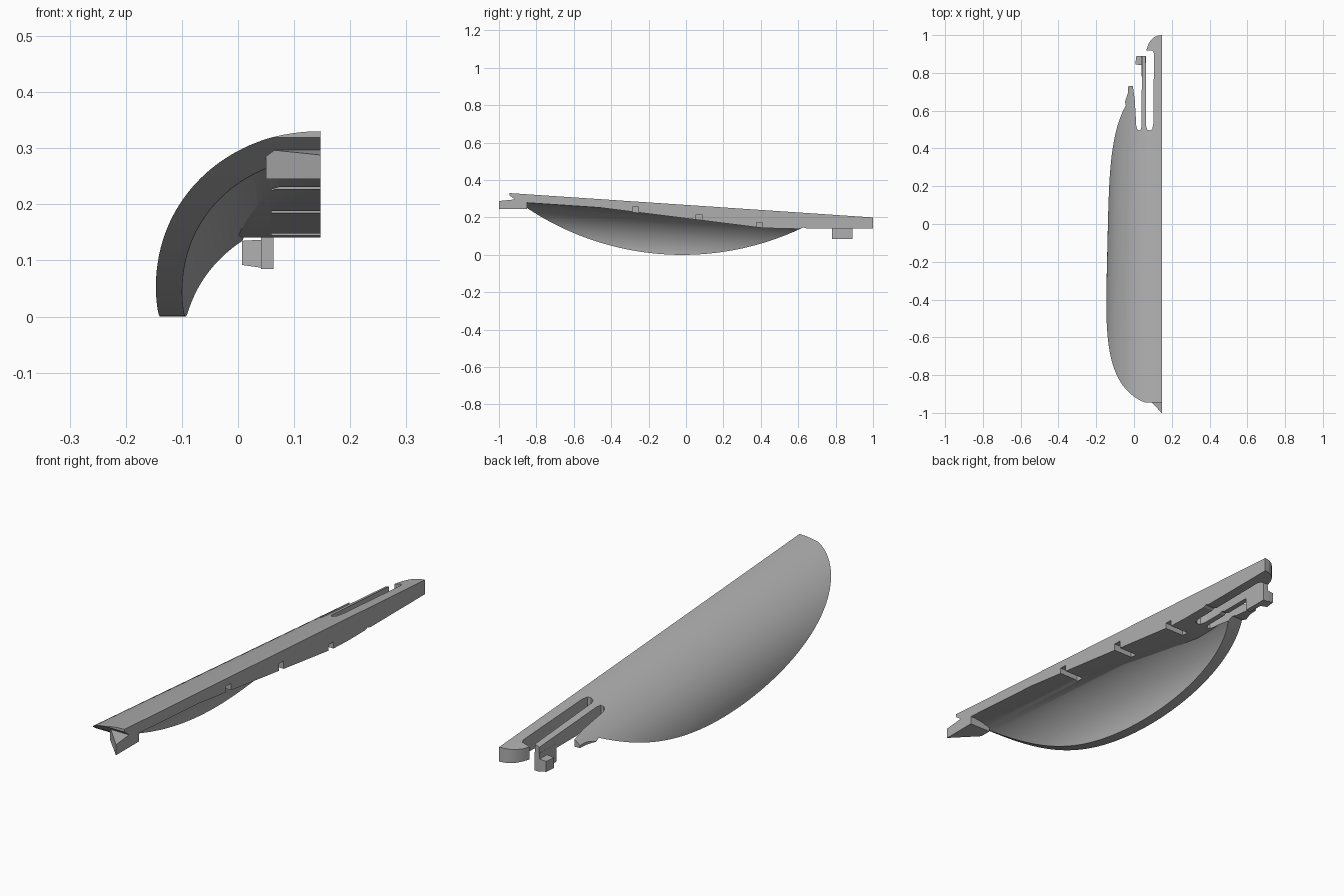
import bpy, bmesh
from math import sin, cos, pi, radians, sqrt

cube = bpy.data.objects.get("Cube")
if cube:
    bpy.data.objects.remove(cube, do_unlink=True)

CUT = 0.147        # flat side of the half shell
SLOPE = -0.067     # fall of the ridge towards the back

grey = bpy.data.materials.new("plain grey")
grey.use_nodes = True
colour = (0.43, 0.43, 0.43, 1)
grey.diffuse_color = colour
grey.node_tree.nodes["Principled BSDF"].inputs["Base Color"].default_value = colour


def loft(name, start, end):
    """Closed solid between two matching loops of points."""
    bm = bmesh.new()
    a = [bm.verts.new(p) for p in start]
    b = [bm.verts.new(p) for p in end]
    bm.faces.new(a)
    bm.faces.new(b[::-1])
    for i in range(len(a)):
        j = (i + 1) % len(a)
        bm.faces.new((a[j], a[i], b[i], b[j]))
    bmesh.ops.recalc_face_normals(bm, faces=bm.faces)
    mesh = bpy.data.meshes.new(name)
    bm.to_mesh(mesh)
    bm.free()
    mesh.materials.append(grey)
    ob = bpy.data.objects.new(name, mesh)
    bpy.context.collection.objects.link(ob)
    return ob


def plan_prism(name, pts, z0, z1):
    return loft(name, [(x, y, z0) for x, y in pts], [(x, y, z1) for x, y in pts])


def side_prism(name, pts, x0=-0.5, x1=0.5):
    return loft(name, [(x0, y, z) for y, z in pts], [(x1, y, z) for y, z in pts])


def box(name, x0, x1, y0, y1, z0, z1):
    return plan_prism(name, [(x0, y0), (x1, y0), (x1, y1), (x0, y1)], z0, z1)


def vault(name, rx, rz, crown, right, steps=40):
    """Tapered quarter barrel falling along the ridge."""
    def ring(y):
        s, drop = 0.96 - 0.08 * y, SLOPE * y
        arc = [(CUT - rx * s * sin(t), crown - rz + rz * cos(t))
               for t in (pi / 2 * i / steps for i in range(steps + 1))]
        arc += [(arc[-1][0], -0.5), (right, -0.5), (right, crown)]
        if right == CUT:
            arc.pop()
        return [(x, y, z + drop) for x, z in arc]
    return loft(name, ring(-1.2), ring(1.2))


def combine(target, tool, operation):
    mod = target.modifiers.new("cut", 'BOOLEAN')
    mod.object, mod.operation, mod.solver = tool, operation, 'EXACT'
    bpy.context.view_layer.objects.active = target
    bpy.ops.object.modifier_apply(modifier=mod.name)
    bpy.data.objects.remove(tool, do_unlink=True)


# Outer shell, trimmed by the curved rim seen from the side
shell = vault("shell", 0.297, 0.27, 0.267, CUT)
rim = []
for i in range(65):
    y = -0.945 + i * (0.627 + 0.945) / 64
    rim.append((y, 1.5 - sqrt(1.5 ** 2 - (y + 0.02) ** 2)))
rim += [(0.65, 0.14), (1.1, 0.14), (1.1, 0.6), (-0.945, 0.6)]
combine(shell, side_prism("rim_trim", rim), 'INTERSECT')

# Hollow underside, leaving a wedge shaped rail along the ridge
hollow = vault("hollow", 0.25, 0.225, 0.222, 0.3)
combine(hollow, side_prism("rail_line", [(-1.1, -0.4), (-1.1, 0.3325), (0.4, 0.145),
                                       (0.5, 0.141), (1.15, 0.141), (1.15, -0.4)]), 'INTERSECT')
combine(shell, hollow, 'DIFFERENCE')

# Plan outline with the back tab and the spring finger between two slots
outline = [(0.3, -1.1), (-0.4, -1.1), (-0.4, 0.55), (-0.075, 0.58), (-0.05, 0.64),
           (-0.033, 0.69), (-0.03, 0.73), (-0.006, 0.73), (0.004, 0.66),
           (0.012, 0.52), (0.018, 0.5), (0.027, 0.495), (0.036, 0.5), (0.04, 0.52),
           (0.042, 0.89), (0.062, 0.89), (0.064, 0.52), (0.07, 0.5),
           (0.083, 0.495), (0.096, 0.5), (0.102, 0.53), (0.106, 0.9),
           (0.1, 0.917), (0.065, 0.92), (0.075, 0.95), (0.088, 0.972),
           (0.105, 0.988), (0.125, 0.997), (CUT, 1), (0.3, 1)]
combine(shell, plan_prism("outline_trim", outline, -0.6, 0.8), 'INTERSECT')

# Notches under the rail
for y, top in ((-0.27, 0.255), (0.07, 0.217), (0.392, 0.172)):
    combine(shell, box("notch", 0.06, 0.3, y - 0.016, y + 0.016, top - 0.06, top), 'DIFFERENCE')

# Hanging latch with its side catch
latch = box("finger_latch", 0.041, 0.063, 0.78, 0.89, 0.085, 0.16)
catch = loft("latch_catch",
             [(0.042, 0.84, 0.087), (0.042, 0.89, 0.087), (0.042, 0.89, 0.137), (0.042, 0.84, 0.137)],
             [(0.007, 0.845, 0.092), (0.012, 0.888, 0.092), (0.012, 0.888, 0.135), (0.007, 0.845, 0.135)])

# Pointed front tongue with a gently sloping top
plan = [(CUT, -1), (0.05, -0.9), (0.05, -0.85), (CUT, -0.85)]
tongue = loft("front_tongue", [(x, y, 0.245) for x, y in plan],
              [(x, y, 0.288 + 0.1 * (y + 1)) for x, y in plan])

for ob in (shell, latch, catch, tongue):
    bpy.ops.object.select_all(action='DESELECT')
    ob.select_set(True)
    bpy.context.view_layer.objects.active = ob
    bpy.ops.object.shade_smooth_by_angle(angle=radians(25))
